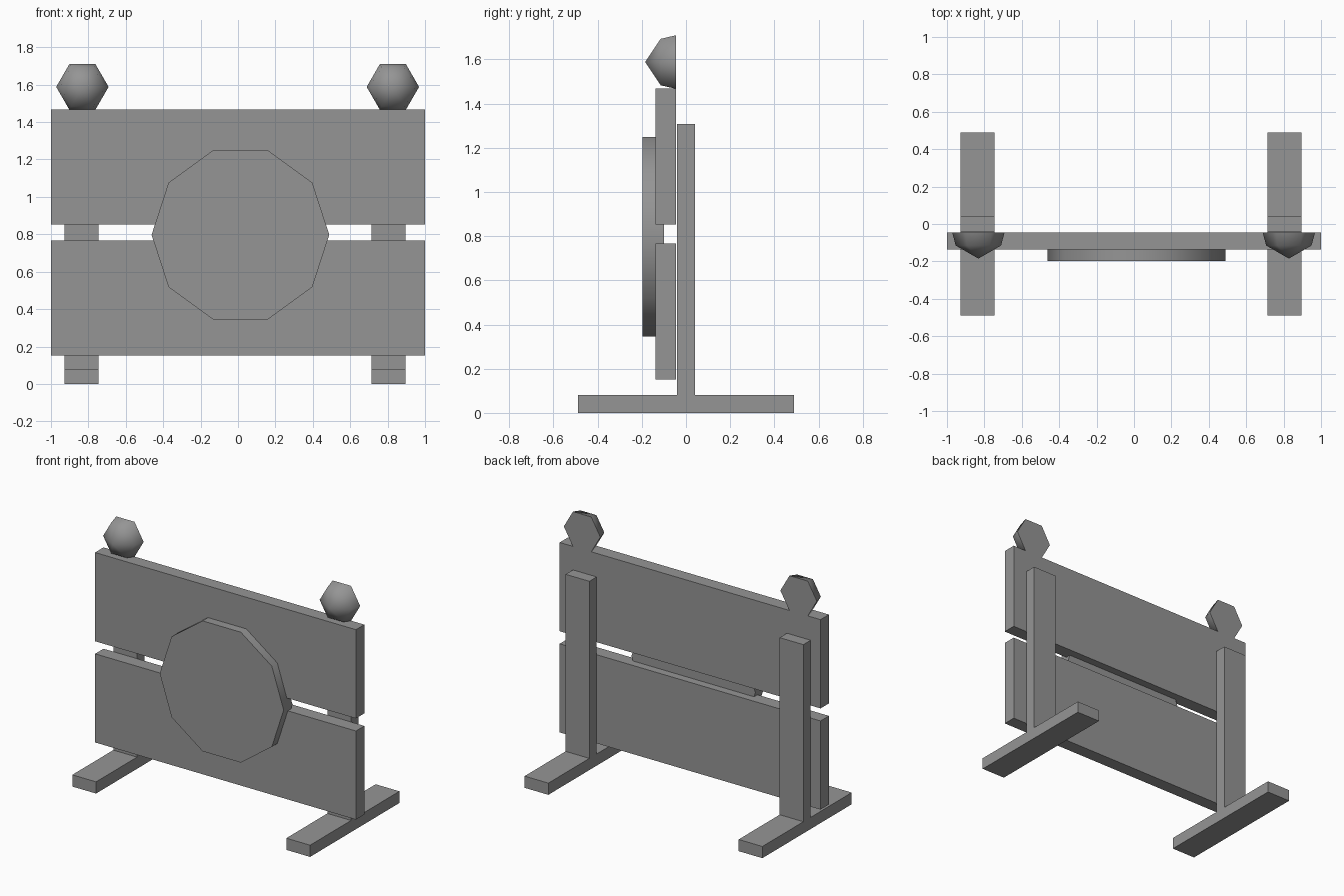
import bpy, bmesh
from math import cos, sin, tau

if "Cube" in bpy.data.objects:
    bpy.data.objects.remove(bpy.data.objects["Cube"])

grey = bpy.data.materials.new("dark_grey")
grey.diffuse_color = (0.3, 0.3, 0.3, 1)
grey.use_nodes = True
grey.node_tree.nodes["Principled BSDF"].inputs["Base Color"].default_value = grey.diffuse_color


def finish(name, bm, smooth_sides=False):
    bmesh.ops.recalc_face_normals(bm, faces=bm.faces)
    if smooth_sides:
        # caps facing straight along y stay flat
        for f in bm.faces:
            f.smooth = abs(f.normal.y) < 0.99
    me = bpy.data.meshes.new(name)
    bm.to_mesh(me)
    bm.free()
    me.materials.append(grey)
    ob = bpy.data.objects.new(name, me)
    bpy.context.collection.objects.link(ob)
    return ob


def extrude_x(name, profile, x0, x1):
    """Extrude a closed (y, z) profile along x."""
    bm = bmesh.new()
    face = bm.faces.new([bm.verts.new((x0, y, z)) for y, z in profile])
    geo = bmesh.ops.extrude_face_region(bm, geom=[face])["geom"]
    verts = [g for g in geo if isinstance(g, bmesh.types.BMVert)]
    bmesh.ops.translate(bm, verts=verts, vec=(x1 - x0, 0, 0))
    # the extrusion drops the starting cap only if it was inside; make sure it is closed
    bmesh.ops.holes_fill(bm, edges=[e for e in bm.edges if e.is_boundary])
    return finish(name, bm)


def turn_y(name, profile, sides, cx, cz):
    """Turn an (r, y) profile around a y axis; r = 0 makes a point."""
    bm = bmesh.new()
    rings = []
    for r, y in profile:
        n = sides if r else 1
        rings.append([bm.verts.new((cx + r * cos(tau * i / sides), y,
                                    cz + r * sin(tau * i / sides))) for i in range(n)])
    for a, b in zip(rings, rings[1:]):
        for i in range(sides):
            j = (i + 1) % sides
            bm.faces.new([a[i], a[j]] + ([b[j], b[i]] if len(b) > 1 else [b[0]]))
    for ring in (rings[0], rings[-1]):
        if len(ring) > 1:
            bm.faces.new(ring)
    return finish(name, bm, smooth_sides=True)


# Two wide boards
BACK, FRONT = -0.045, -0.137
for name, z0, z1 in (("lower_board", 0.152, 0.766), ("upper_board", 0.853, 1.468)):
    extrude_x(name, [(FRONT, z0), (BACK, z0), (BACK, z1), (FRONT, z1)], -1, 1)

# Upright posts with feet, one inverted T each
half = [(0.489, 0), (0.489, 0.081), (0.04, 0.081), (0.04, 1.308)]
tee = half + [(-y, z) for y, z in reversed(half)]
for side, x in (("left", -0.837), ("right", 0.804)):
    extrude_x(side + "_stand", tee, x - 0.091, x + 0.091)

# Ten-sided plate set across the gap
turn_y("round_plate", [(0.475, -0.1), (0.475, -0.197)], 10, 0.013, 0.797)

# Six-sided domed lamps with flat backs
R = 0.14
for side, x in (("left", -0.832), ("right", 0.828)):
    turn_y(side + "_lamp", [(R, BACK), (R * 0.866, BACK - R / 2), (0, BACK - R)], 6, x, 1.588)
